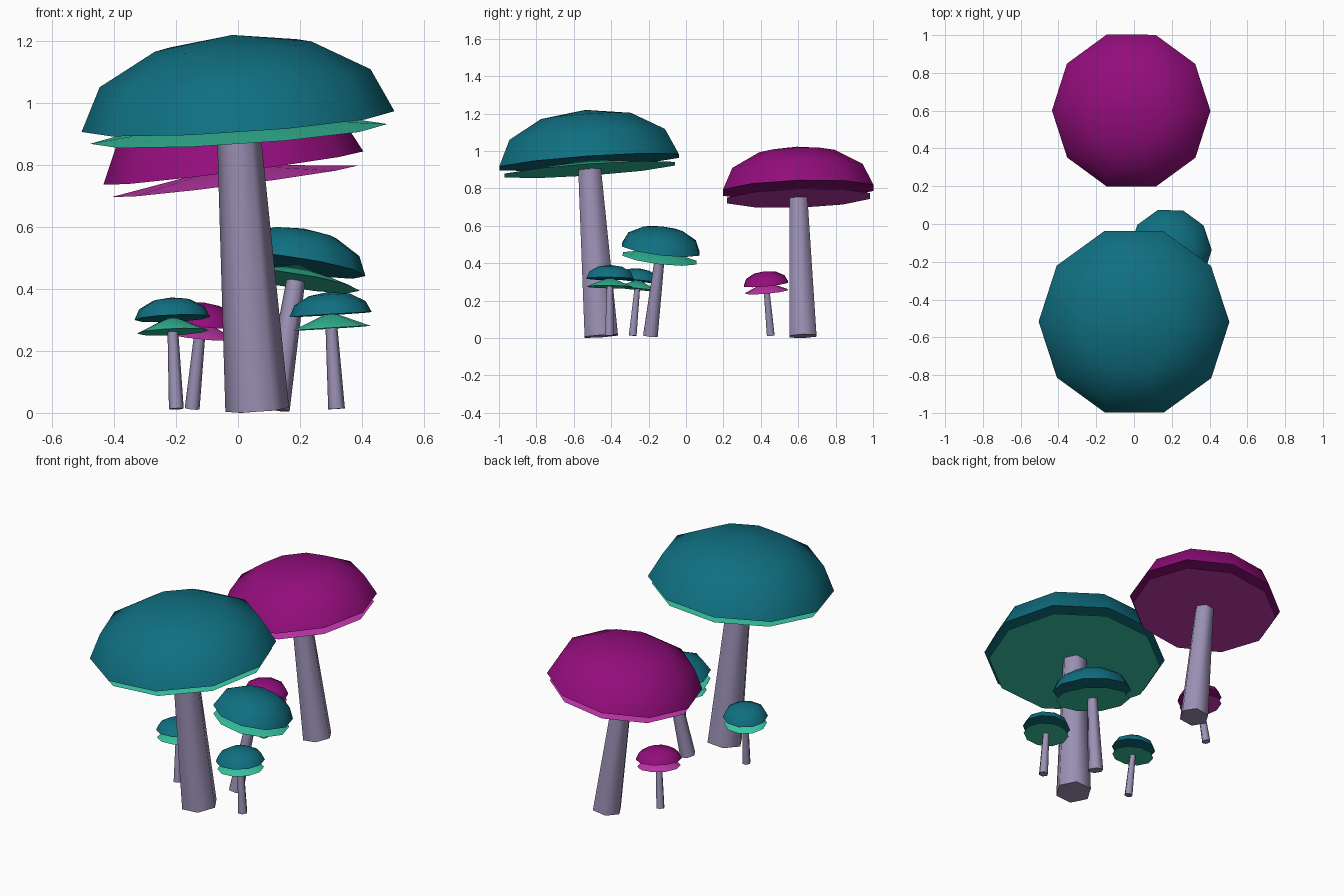
import bpy
import bmesh
import math
from mathutils import Vector

cube = bpy.data.objects.get("Cube")
if cube:
    bpy.data.objects.remove(cube, do_unlink=True)


def make_material(name, rgb):
    mat = bpy.data.materials.new(name)
    mat.use_nodes = True
    colour = (*rgb, 1)
    mat.diffuse_color = colour
    for node in mat.node_tree.nodes:
        if node.type == 'BSDF_PRINCIPLED':
            node.inputs["Base Color"].default_value = colour
            node.inputs["Roughness"].default_value = 0.8
    return mat


teal = make_material("teal cap", (0.005, 0.16, 0.22))
green = make_material("green gills", (0.04, 0.58, 0.37))
magenta = make_material("magenta cap", (0.29, 0.004, 0.20))
pink = make_material("pink gills", (0.56, 0.04, 0.43))
lilac = make_material("lilac stem", (0.33, 0.28, 0.46))


def lathe(name, profile, sides, mat, base, axis):
    """Spin (radius, height) pairs about the axis; a zero radius makes a tip."""
    bm = bmesh.new()
    rings = []
    for r, h in profile:
        count = sides if r > 0 else 1
        angles = [math.tau * i / sides for i in range(count)]
        rings.append([bm.verts.new((r * math.cos(a), r * math.sin(a), h)) for a in angles])
    for low, high in zip(rings, rings[1:]):
        for i in range(sides):
            j = (i + 1) % sides
            if len(high) == 1:
                bm.faces.new((low[i], low[j], high[0]))
            else:
                bm.faces.new((low[i], low[j], high[j], high[i]))
    # Flat ends
    for ring in (rings[0], rings[-1]):
        if len(ring) > 1:
            bm.faces.new(ring)
    bmesh.ops.recalc_face_normals(bm, faces=bm.faces)
    mesh = bpy.data.meshes.new(name)
    bm.to_mesh(mesh)
    bm.free()
    mesh.materials.append(mat)
    obj = bpy.data.objects.new(name, mesh)
    bpy.context.collection.objects.link(obj)
    obj.location = base
    obj.rotation_mode = 'QUATERNION'
    obj.rotation_quaternion = Vector((0, 0, 1)).rotation_difference(axis)
    bpy.ops.object.select_all(action='DESELECT')
    obj.select_set(True)
    bpy.context.view_layer.objects.active = obj
    bpy.ops.object.shade_smooth_by_angle(angle=math.radians(65))


def mushroom(name, base, rim, radius, gap, foot, neck, cap_mat, gill_mat):
    """Stem, gill cone and domed cap along the line from base to rim centre."""
    base, rim = Vector(base), Vector(rim)
    axis = rim - base
    length = axis.length
    gill = length - gap
    # Tapered six-sided stem
    lathe(name + "_stem", [(foot, 0), (neck, gill + 0.01)], 6, lilac, base, axis)
    # Shallow cone of gills below the cap
    lathe(name + "_gills", [(radius * 0.95, gill), (0, gill + 0.053)],
          10, gill_mat, base, axis)
    # Squashed half-sphere cap
    steps = [math.radians(a) for a in (0, 30, 60)]
    dome = [(radius * math.cos(a), length + radius * 0.555 * math.sin(a)) for a in steps]
    dome.append((0, length + radius * 0.555))
    lathe(name + "_cap", dome, 10, cap_mat, base, axis)


mushroom("tall_teal", (0.062, -0.453, 0.01), (0, -0.518, 0.94),
         0.506, 0.04, 0.103, 0.07, teal, green)
mushroom("tall_magenta", (0.085, 0.625, 0.01), (-0.015, 0.6, 0.79),
         0.423, 0.043, 0.084, 0.055, magenta, pink)
mushroom("medium_teal", (0.122, -0.19, 0.012), (0.194, -0.135, 0.475),
         0.22, 0.05, 0.045, 0.03, teal, green)
mushroom("small_left_teal", (0.318, -0.41, 0.013), (0.299, -0.406, 0.317),
         0.133, 0.044, 0.027, 0.019, teal, green)
mushroom("small_right_teal", (-0.199, -0.285, 0.013), (-0.212, -0.257, 0.305),
         0.122, 0.044, 0.024, 0.017, teal, green)
mushroom("small_magenta", (-0.148, 0.453, 0.013), (-0.12, 0.428, 0.288),
         0.125, 0.04, 0.024, 0.018, magenta, pink)
